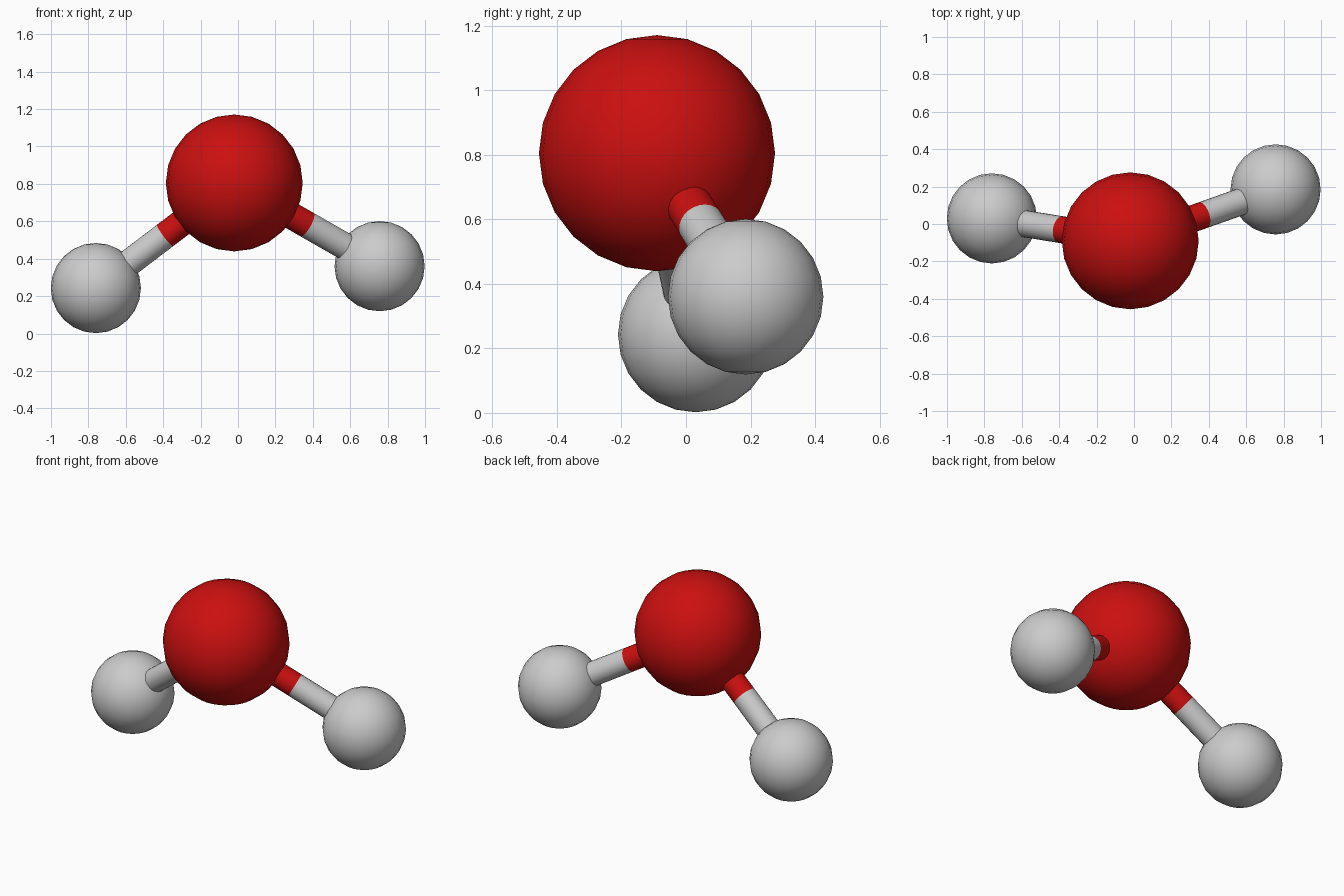
import bpy
from mathutils import Vector

if "Cube" in bpy.data.objects:
    bpy.data.objects.remove(bpy.data.objects["Cube"])

red = bpy.data.materials.new("red")
red.diffuse_color = (0.6, 0.005, 0.005, 1)
red.use_nodes = True
red.node_tree.nodes["Principled BSDF"].inputs["Base Color"].default_value = red.diffuse_color


def finish(obj, name, material=None):
    obj.name = name
    bpy.ops.object.shade_smooth_by_angle()
    if material:
        obj.data.materials.append(material)


def atom(name, centre, radius, material=None):
    bpy.ops.mesh.primitive_uv_sphere_add(segments=24, ring_count=12, radius=radius, location=centre)
    finish(bpy.context.object, name, material)


def rod(name, start, end, material=None):
    axis = end - start
    bpy.ops.mesh.primitive_cylinder_add(
        vertices=24, radius=0.072, depth=axis.length, location=(start + end) / 2,
        rotation=axis.to_track_quat('Z', 'Y').to_euler())
    finish(bpy.context.object, name, material)


# Large central atom
centre = Vector((-0.02, -0.09, 0.805))
atom("oxygen_atom", centre, 0.366, red)

# Small atoms, each joined by a rod that changes colour halfway
for side, pos in (("left", (-0.76, 0.03, 0.243)), ("right", (0.757, 0.185, 0.36))):
    pos = Vector(pos)
    mid = (centre + pos) / 2
    atom(side + "_hydrogen_atom", pos, 0.241)
    rod(side + "_bond_inner", centre, mid, red)
    rod(side + "_bond_outer", mid, pos)
